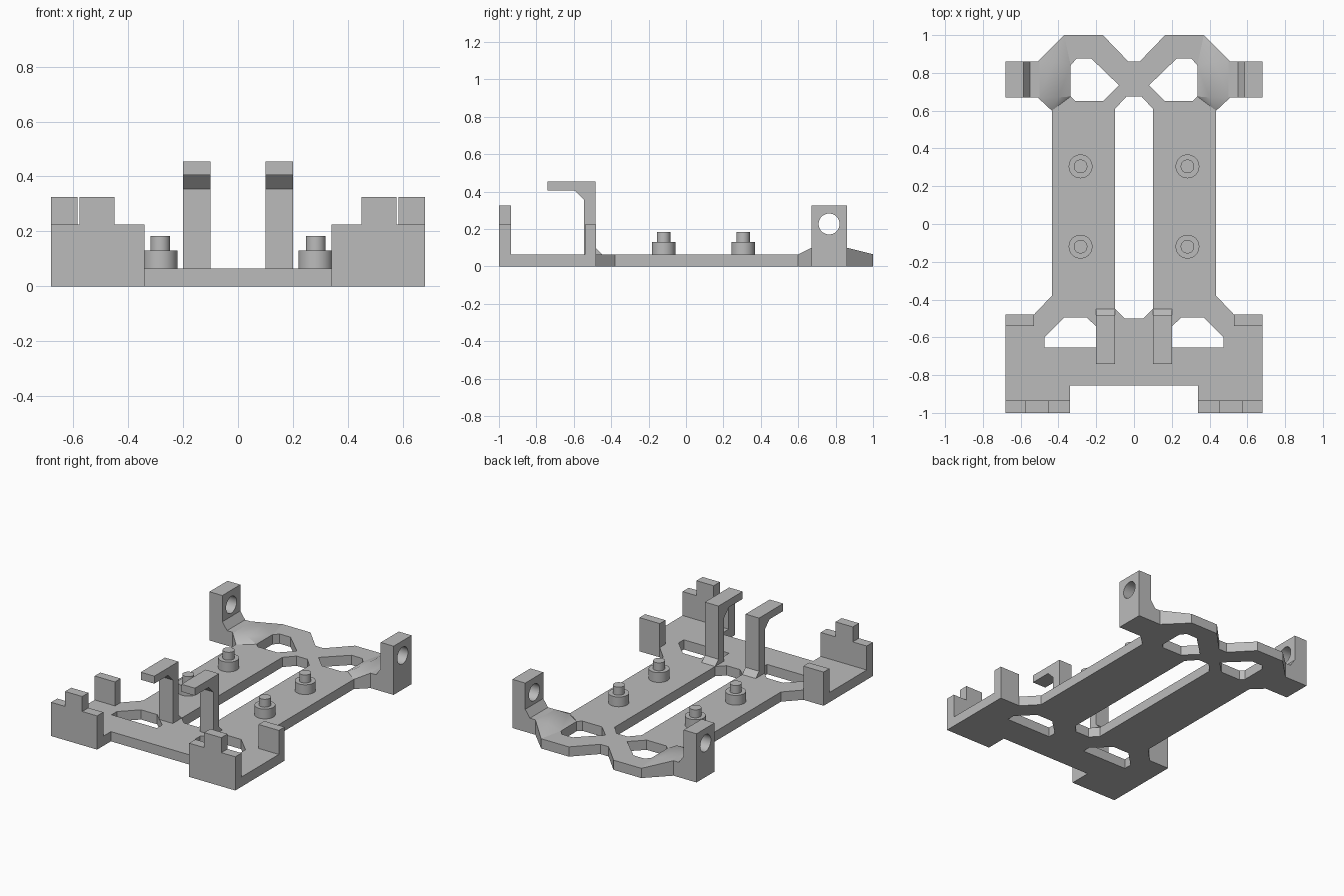
import bpy, bmesh, math
from mathutils import Matrix, Vector

cube = bpy.data.objects.get("Cube")
if cube:
    bpy.data.objects.remove(cube, do_unlink=True)

grey = bpy.data.materials.new("plain grey")
grey.use_nodes = True
colour = (0.5, 0.5, 0.5, 1)
grey.diffuse_color = colour
grey.node_tree.nodes["Principled BSDF"].inputs["Base Color"].default_value = colour

T = 0.065  # plate thickness
PLANES = {
    "XY": Matrix.Identity(3),
    "YZ": Matrix(((0, 0, 1), (1, 0, 0), (0, 1, 0))),
    "XZ": Matrix(((1, 0, 0), (0, 0, -1), (0, 1, 0))),
}


def finish(name, mesh, mirror=True):
    bm = bmesh.new()
    bm.from_mesh(mesh)
    bmesh.ops.remove_doubles(bm, verts=bm.verts, dist=0.0001)
    bmesh.ops.recalc_face_normals(bm, faces=bm.faces)
    bm.to_mesh(mesh)
    bm.free()
    mesh.materials.clear()
    mesh.materials.append(grey)
    mesh.shade_smooth()
    mesh.set_sharp_from_angle(angle=math.radians(30))
    obj = bpy.data.objects.new(name, mesh)
    bpy.context.collection.objects.link(obj)
    if mirror:
        obj.modifiers.new("Mirror", "MIRROR").use_mirror_merge = False
    return obj


def extrude(name, loops, plane, lo, hi, mirror=True):
    """Extrude an outline, with optional holes, from lo to hi along the plane's normal."""
    curve = bpy.data.curves.new(name, "CURVE")
    curve.dimensions = "2D"
    curve.fill_mode = "BOTH"
    curve.extrude = (hi - lo) / 2
    for loop in loops:
        spline = curve.splines.new("POLY")
        spline.points.add(len(loop) - 1)
        for point, (u, v) in zip(spline.points, loop):
            point.co = (u, v, 0, 1)
        spline.use_cyclic_u = True
    temp = bpy.data.objects.new(name + " curve", curve)
    bpy.context.collection.objects.link(temp)
    graph = bpy.context.evaluated_depsgraph_get()
    mesh = bpy.data.meshes.new_from_object(temp.evaluated_get(graph))
    bpy.data.objects.remove(temp, do_unlink=True)
    bpy.data.curves.remove(curve)
    mesh.transform(PLANES[plane].to_4x4() @ Matrix.Translation((0, 0, (lo + hi) / 2)))
    return finish(name, mesh, mirror)


def flip(loop):
    return [(-x, y) for x, y in reversed(loop)]


def circle(cx, cy, r, n=32):
    return [(cx + r * math.cos(math.tau * i / n), cy + r * math.sin(math.tau * i / n))
            for i in range(n)]


def rect(x0, y0, x1, y1):
    return [(x0, y0), (x1, y0), (x1, y1), (x0, y1)]


# Base plate with its five openings
side = [(0.34, -0.855), (0.34, -1), (0.68, -1), (0.68, -0.48), (0.53, -0.48),
        (0.435, -0.38), (0.435, 0.6), (0.51, 0.67), (0.68, 0.67), (0.68, 0.86),
        (0.51, 0.86), (0.37, 1), (0.165, 1), (0.03, 0.86)]
slot = [(0.05, -0.5), (0.1, -0.45), (0.1, 0.61), (0.04, 0.675)]
rear_hole = [(0.08, 0.735), (0.165, 0.65), (0.31, 0.65), (0.335, 0.675),
             (0.335, 0.84), (0.305, 0.875), (0.225, 0.875)]
front_hole = [(0.14, -0.655), (0.475, -0.655), (0.475, -0.6), (0.37, -0.495),
              (0.25, -0.495), (0.14, -0.6)]
extrude("base_plate", [side + flip(side), slot + flip(slot), rear_hole, flip(rear_hole),
                       front_hole, flip(front_hole)], "XY", 0, T, mirror=False)

# Front corner walls with a raised tab, and the stops behind them
wall = [(0.34, T), (0.68, T), (0.68, 0.225), (0.577, 0.225), (0.577, 0.325),
        (0.45, 0.325), (0.45, 0.225), (0.34, 0.225)]
extrude("front_wall", [wall], "XZ", 0.935, 1)
extrude("side_stop", [rect(0.53, T, 0.68, 0.225)], "XZ", 0.48, 0.54)

# Hooked posts with braced corners
hook = [(-0.545, T), (-0.45, T), (-0.485, 0.1), (-0.485, 0.455), (-0.74, 0.455),
        (-0.74, 0.405), (-0.595, 0.405), (-0.545, 0.355)]
extrude("hook_post", [hook], "YZ", 0.1, 0.2)

# Rear lugs with a round hole and a chamfered foot
extrude("rear_lug", [rect(0.67, T, 0.86, 0.325), circle(0.765, 0.227, 0.056)],
        "YZ", 0.585, 0.68)
extrude("lug_foot", [[(0.5, T), (0.585, T), (0.585, 0.15), (0.55, 0.1), (0.5, 0.1)]],
        "XZ", -0.86, -0.67)

# Sloped reinforcement beside each lug
ramp = bmesh.new()
low = [(0.435, 0.6), (0.335, 0.675), (0.335, 0.84), (0.37, 1), (0.51, 0.86), (0.51, 0.67)]
high = [(0.4, 0.67), (0.42, 0.86), (0.51, 0.86), (0.51, 0.67)]
for points, z in ((low, T), (high, 0.1)):
    for x, y in points:
        ramp.verts.new(Vector((x, y, z)))
bmesh.ops.convex_hull(ramp, input=ramp.verts)
ramp_mesh = bpy.data.meshes.new("lug_ramp")
ramp.to_mesh(ramp_mesh)
ramp.free()
finish("lug_ramp", ramp_mesh)

# Stepped locating pegs
for place, y in (("rear", 0.305), ("front", -0.12)):
    extrude(place + "_boss", [circle(0.283, y, 0.063)], "XY", T, 0.13)
    extrude(place + "_pin", [circle(0.283, y, 0.036)], "XY", 0.13, 0.183)
